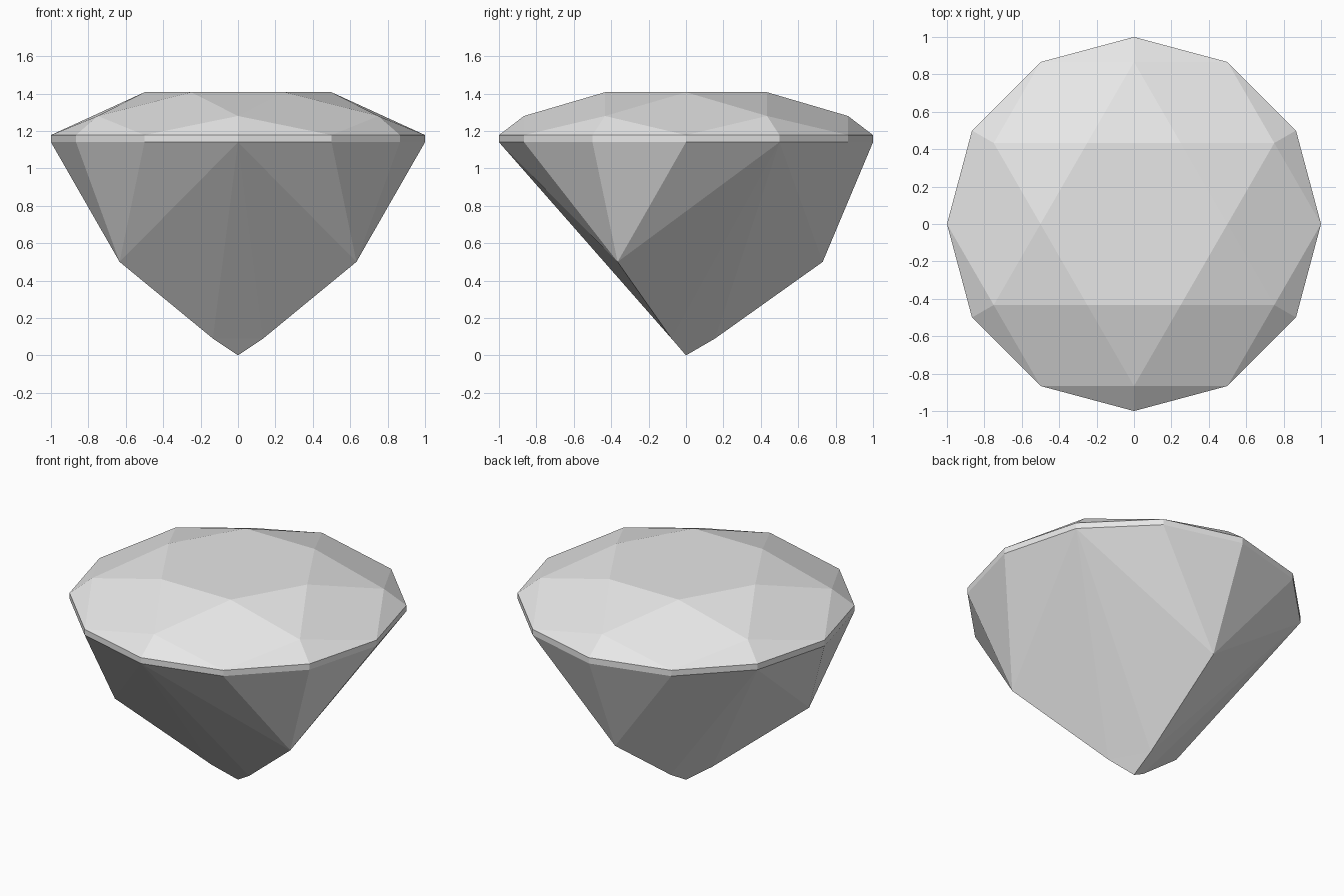
import bpy
import bmesh
from math import sin, cos, radians

# Remove the default cube only
cube = bpy.data.objects.get("Cube")
if cube:
    bpy.data.objects.remove(cube, do_unlink=True)

# Material
stone = bpy.data.materials.new("pale grey stone")
stone.use_nodes = True
colour = (0.8, 0.8, 0.8, 1.0)
stone.diffuse_color = colour
stone.node_tree.nodes["Principled BSDF"].inputs["Base Color"].default_value = colour

bm = bmesh.new()


def ring(count, radius, z, start=0):
    """Evenly spaced vertices on a circle, counted from the start angle."""
    angles = [radians(start + 360 * i / count) for i in range(count)]
    return [bm.verts.new((radius * cos(a), radius * sin(a), z)) for a in angles]


# Rings from the table down to the tip
table = ring(6, 0.5, 1.407)
bezel = ring(6, 0.866, 1.28, 30)
girdle_top = ring(12, 1.0, 1.178)
girdle_low = ring(12, 1.0, 1.14)
pavilion = ring(3, 0.731, 0.5, 90)
culet = ring(3, 0.155, 0.09, 90)
tip = bm.verts.new((0, 0, 0))

# Crown: table, star, kite and upper girdle facets
face = bm.faces.new
face(table)
for i in range(6):
    g = 2 * i
    nxt = (i + 1) % 6
    face((table[i], bezel[i], table[nxt]))
    face((table[i], bezel[i - 1], girdle_top[g], bezel[i]))
    face((bezel[i], girdle_top[g], girdle_top[g + 1]))
    face((bezel[i], girdle_top[g + 1], girdle_top[(g + 2) % 12]))

# Girdle wall
for i in range(12):
    j = (i + 1) % 12
    face((girdle_top[i], girdle_low[i], girdle_low[j], girdle_top[j]))

# Pavilion: a fan of four facets per corner, and three main facets to the tip
for k in range(3):
    n = (k + 1) % 3
    first = 1 + 4 * k
    for i in range(first, first + 4):
        face((pavilion[k], girdle_low[i % 12], girdle_low[(i + 1) % 12]))
    apex = girdle_low[(first + 4) % 12]
    face((apex, pavilion[k], culet[k]))
    face((apex, culet[k], culet[n]))
    face((apex, culet[n], pavilion[n]))
    face((culet[k], tip, culet[n]))

bmesh.ops.recalc_face_normals(bm, faces=bm.faces)
mesh = bpy.data.meshes.new("cut_gem")
bm.to_mesh(mesh)
bm.free()
mesh.materials.append(stone)
gem = bpy.data.objects.new("cut_gem", mesh)
bpy.context.collection.objects.link(gem)
